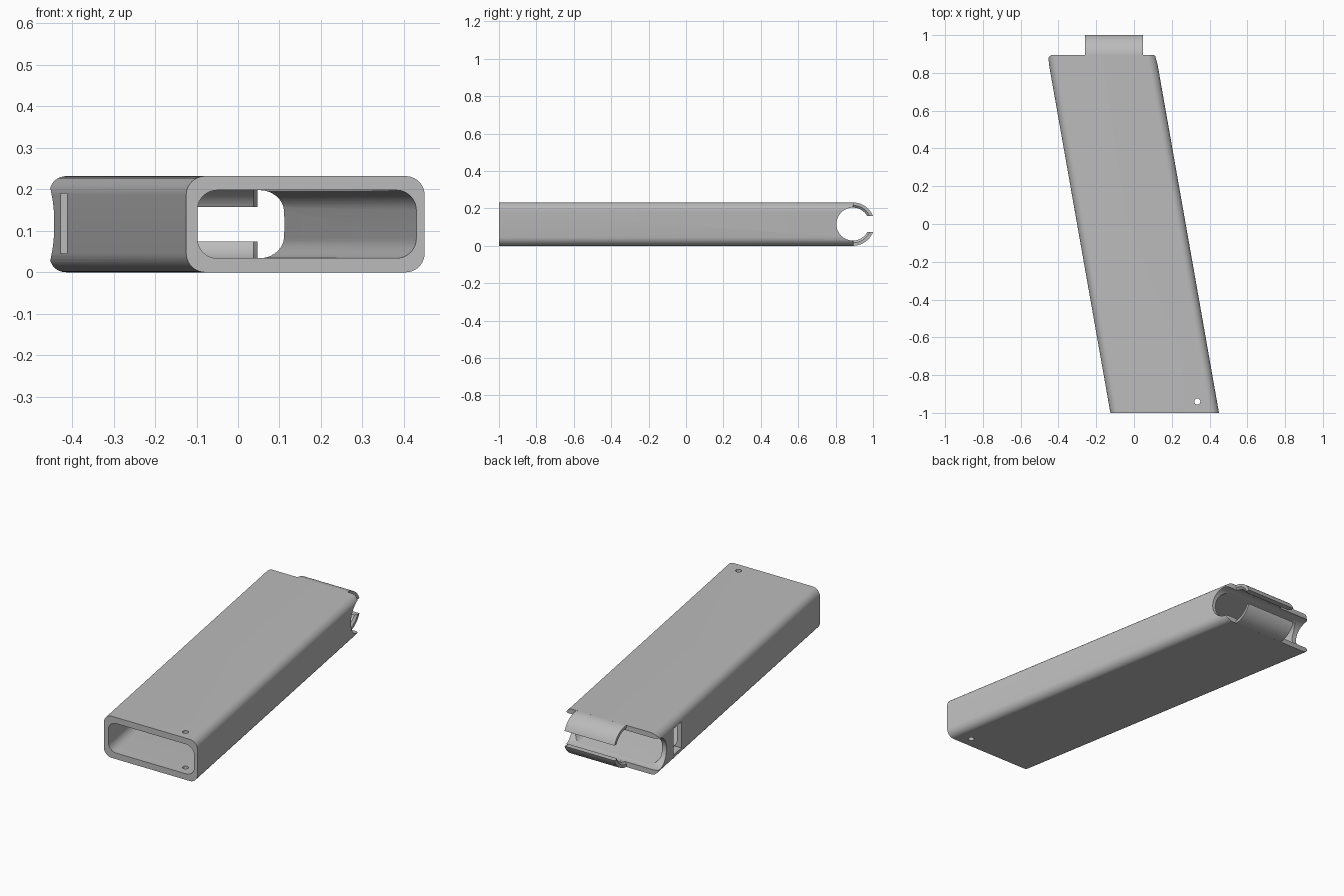
import bpy, bmesh, math

cube = bpy.data.objects.get("Cube")
if cube:
    bpy.data.objects.remove(cube)

SLANT = math.tan(math.radians(10))   # sideways lean of the sleeve along y
MID_Z = 0.116                        # half height, also the clip radius
BORE_Y, BORE_R = 0.892, 0.088
END_Y = 0.896

grey = bpy.data.materials.new("plain grey")
grey.use_nodes = True
COLOR = (0.5, 0.5, 0.5, 1)
grey.diffuse_color = COLOR
grey.node_tree.nodes["Principled BSDF"].inputs["Base Color"].default_value = COLOR


def loft(name, rings):
    """Solid through a list of matching closed rings, capped at both ends."""
    bm = bmesh.new()
    rows = [[bm.verts.new(p) for p in ring] for ring in rings]
    n = len(rows[0])
    for a, b in zip(rows, rows[1:]):
        for i in range(n):
            j = (i + 1) % n
            bm.faces.new((a[i], a[j], b[j], b[i]))
    bm.faces.new(rows[0])
    bm.faces.new(rows[-1][::-1])
    bmesh.ops.recalc_face_normals(bm, faces=bm.faces)
    mesh = bpy.data.meshes.new(name)
    bm.to_mesh(mesh)
    bm.free()
    mesh.materials.append(grey)
    obj = bpy.data.objects.new(name, mesh)
    bpy.context.collection.objects.link(obj)
    return obj


def arc(cx, cy, r, start, end, steps):
    angles = [math.radians(start + (end - start) * i / steps) for i in range(steps + 1)]
    return [(cx + r * math.cos(a), cy + r * math.sin(a)) for a in angles]


def slanted_tube(name, x0, x1, half, r, y0, y1):
    """Rounded rectangle, given by its x range at y = -1, swept along the lean."""
    outline = []
    for k, (sx, sz) in enumerate([(1, 1), (-1, 1), (-1, -1), (1, -1)]):
        cx = x1 - r if sx > 0 else x0 + r
        outline += arc(cx, MID_Z + sz * (half - r), r, 90 * k, 90 * k + 90, 10)
    return loft(name, [[(x - SLANT * (y + 1), y, z) for x, z in outline] for y in (y0, y1)])


def cylinder(name, r, a, b, axis):
    circle = arc(0, 0, r, 0, 360, 64)[:-1]
    if axis == "x":
        rings = [[(x, BORE_Y + u, MID_Z + v) for u, v in circle] for x in (a, b)]
    else:
        rings = [[(0.335 + u, -0.94 + v, z) for u, v in circle] for z in (a, b)]
    return loft(name, rings)


def select_only(obj):
    bpy.ops.object.select_all(action="DESELECT")
    obj.select_set(True)
    bpy.context.view_layer.objects.active = obj


def combine(target, tool, operation="DIFFERENCE"):
    tool.hide_render = True
    mod = target.modifiers.new("cut", "BOOLEAN")
    mod.object, mod.operation, mod.solver = tool, operation, "EXACT"
    select_only(target)
    bpy.ops.object.modifier_apply(modifier=mod.name)
    bpy.data.objects.remove(tool)


# Slanted outer sleeve
sleeve = slanted_tube("sleeve", -0.125, 0.45, MID_Z, 0.046, -1, END_Y)

# Rounded back corners in plan
r = 0.03
lean = SLANT * (END_Y - r + 1)
plan = [(-0.126, -1.01), (0.452, -1.01)]
plan += arc(0.451 - lean - r, END_Y + 0.001 - r, r, 10, 90, 8)
plan += arc(-0.126 - lean + r, END_Y + 0.001 - r, r, 90, 190, 8)
combine(sleeve, loft("plan_trim", [[(x, y, z) for x, y in plan] for z in (-0.1, 0.4)]),
        "INTERSECT")

# Hollow inside, round bore across the back, pin hole
combine(sleeve, slanted_tube("cavity", -0.098, 0.43, 0.082, 0.048, -1.1, 1.1))
combine(sleeve, cylinder("bore", BORE_R, -0.8, 0.8, "x"))
combine(sleeve, cylinder("pin_hole", 0.016, -0.1, 0.4, "z"))

# Slot in the side wall
slot = [(-0.47, 0.63), (-0.37, 0.63), (-0.37, 0.72), (-0.47, 0.72)]
combine(sleeve, loft("slot", [[(x, y, z) for x, y in slot] for z in (0.045, 0.19)]))

# Upper and lower clip jaws with chamfered inner edges
section = [(-0.26, 0.1), (-0.25, BORE_R), (0.037, BORE_R), (0.047, 0.1),
           (0.047, MID_Z), (-0.26, MID_Z)]
jaws = []
for name, side in (("upper_jaw", 1), ("lower_jaw", -1)):
    rings = []
    for i in range(25):
        ring = []
        for x, rad in section:
            tip = math.asin(0.042 / rad)
            a = math.radians(91) + (tip - math.radians(91)) * i / 24
            ring.append((x, BORE_Y + rad * math.cos(a), MID_Z + side * rad * math.sin(a)))
        rings.append(ring)
    jaws.append(loft(name, rings))

for obj in [sleeve] + jaws:
    select_only(obj)
    bpy.ops.object.shade_smooth_by_angle(angle=math.radians(30))
